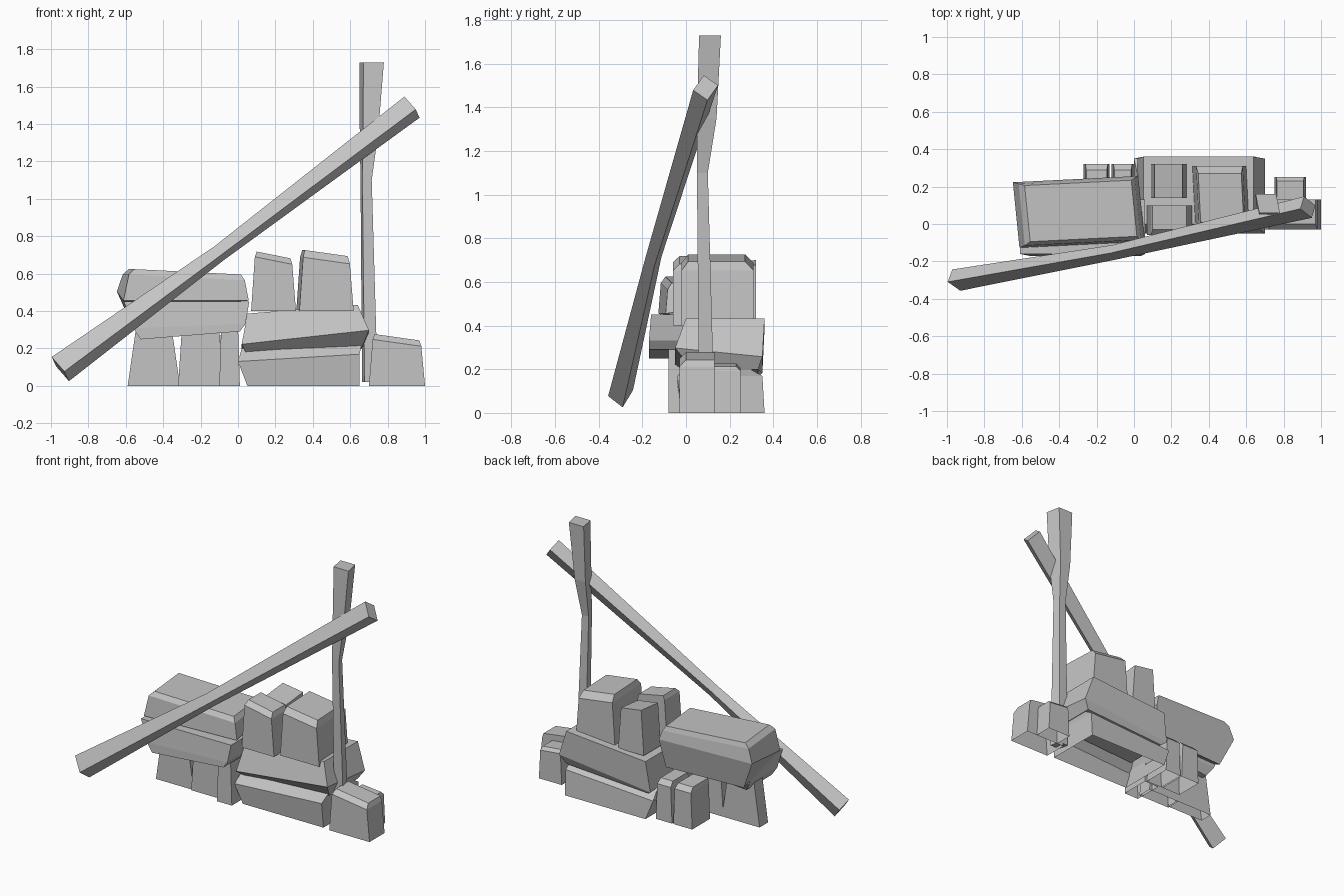
import bpy
import bmesh
from mathutils import Vector

cube = bpy.data.objects.get("Cube")
if cube:
    bpy.data.objects.remove(cube, do_unlink=True)

GREY = (0.55, 0.55, 0.55, 1.0)
material = bpy.data.materials.new("plain grey")
material.use_nodes = True
material.diffuse_color = GREY
shader = material.node_tree.nodes["Principled BSDF"]
shader.inputs["Base Color"].default_value = GREY
shader.inputs["Roughness"].default_value = 0.9


def loft(name, rings, open_base=False):
    """Join rings of points, lowest first, into a flat-faced solid."""
    bm = bmesh.new()
    loops = [[bm.verts.new(point) for point in ring] for ring in rings]
    count = len(loops[0])
    for low, high in zip(loops, loops[1:]):
        for i in range(count):
            j = (i + 1) % count
            bm.faces.new((low[i], low[j], high[j], high[i]))
    base = bm.faces.new(list(reversed(loops[0])))
    bm.faces.new(loops[-1])
    bmesh.ops.recalc_face_normals(bm, faces=bm.faces)
    if open_base:
        bm.faces.remove(base)
    mesh = bpy.data.meshes.new(name)
    bm.to_mesh(mesh)
    bm.free()
    mesh.materials.append(material)
    obj = bpy.data.objects.new(name, mesh)
    bpy.context.collection.objects.link(obj)


def rect(left, right, front, back, height, rise=0, pitch=0, skew=0, turn=0):
    """Four corners of a rectangle, tilted and sheared about its middle."""
    middle_x, middle_y = (left + right) / 2, (front + back) / 2
    ring = []
    for x, y in ((left, front), (right, front), (right, back), (left, back)):
        across, along = x - middle_x, y - middle_y
        ring.append((x + skew * along, y + turn * across,
                     height + rise * across + pitch * along))
    return ring


def block(name, left, right, front, back, top, base=0, taper=0.02,
          rise=0, pitch=0, skew=0, chip_front=0, chip_back=0):
    """An upright stone that narrows upward, with its top edges chipped away."""
    low, high = left + taper, right - taper
    rings = [rect(left, right, front, back, base, skew=skew)]
    chip = max(chip_front, chip_back)
    if chip:
        rings.append(rect(low, high, front, back, top - chip, rise, pitch, skew))
        low, high = low + taper / 2, high - taper / 2
    rings.append(rect(low, high, front + chip_front, back - chip_back,
                      top, rise, pitch, skew))
    loft(name, rings, open_base=base == 0)


# Bottom row of stones
loft("base_long_stone", [
    rect(0.05, 0.65, -0.02, 0.36, 0),
    rect(0, 0.65, -0.04, 0.35, 0.15, rise=0.06),
    rect(0.02, 0.66, 0.02, 0.26, 0.21, rise=0.03)], open_base=True)
block("base_left_stone", -0.59, -0.31, -0.03, 0.06, top=0.31, taper=0.045)
block("base_middle_stone", -0.32, -0.08, -0.04, 0.06, top=0.31)
block("base_inner_stone", -0.1, 0.01, -0.08, 0.12, top=0.32, taper=0.01)
block("base_right_stone", 0.7, 1, -0.03, 0.13, top=0.26,
      rise=-0.14, chip_front=0.03)
block("base_right_rear_stone", 0.75, 0.92, 0.13, 0.25, top=0.22,
      taper=0.01, rise=-0.1, chip_back=0.02)
block("rear_small_stone", -0.27, -0.13, 0.13, 0.32, top=0.27,
      taper=0.01, chip_back=0.03)
block("rear_narrow_stone", -0.12, 0, 0.13, 0.32, top=0.27,
      taper=0.01, chip_back=0.03)

# Middle slabs
loft("right_slab", [
    rect(0.05, 0.66, 0.03, 0.33, 0.18, rise=0.06),
    rect(0.02, 0.7, -0.05, 0.35, 0.24, rise=0.11, pitch=-0.1),
    rect(0.05, 0.64, 0, 0.36, 0.41, rise=0.08)])
loft("left_lower_slab", [
    rect(-0.52, 0.01, -0.17, 0.1, 0.27, rise=0.08),
    rect(-0.56, 0.04, -0.17, 0.13, 0.32, rise=0.04),
    rect(-0.61, 0.06, -0.16, 0.13, 0.45)])
loft("left_upper_slab", [
    rect(-0.56, 0, -0.09, 0.2, 0.38, pitch=-0.5, turn=0.05),
    rect(-0.63, 0.04, -0.11, 0.24, 0.48, pitch=0.14, skew=-0.1, turn=0.05),
    rect(-0.6, 0.02, -0.1, 0.23, 0.58, rise=-0.05, skew=-0.1, turn=0.05),
    rect(-0.57, 0, -0.08, 0.22, 0.61, rise=-0.05, skew=-0.1, turn=0.05)])

# Top stones
block("top_front_stone", 0.07, 0.31, -0.06, 0.1, base=0.4, top=0.7,
      rise=-0.2, chip_front=0.03)
block("top_rear_stone", 0.09, 0.28, 0.14, 0.32, base=0.4, top=0.68,
      rise=-0.15, pitch=0.1)
block("top_right_stone", 0.32, 0.61, -0.02, 0.31, base=0.4, top=0.71,
      rise=-0.14, skew=-0.05, chip_front=0.03, chip_back=0.04)

# Upright post, waisted and flaring at the head
loft("upright_post", [
    rect(0.67, 0.74, 0.06, 0.13, 0.02, skew=-0.2),
    rect(0.66, 0.71, 0.05, 0.1, 1.1, skew=-0.2),
    rect(0.66, 0.74, 0.05, 0.14, 1.35, skew=-0.2),
    rect(0.66, 0.77, 0.06, 0.16, 1.73, skew=-0.2)])

# Leaning beam: a diamond section, thinner and slightly bent at the middle
start = Vector((-0.95, -0.3, 0.09))
bend = Vector((-0.1, -0.15, 0.71))
end = Vector((0.93, 0.09, 1.49))
axis = (end - start).normalized()
side = axis.cross(Vector((0, 0, 1))).normalized()
lift = side.cross(axis)


def diamond(center, half_height, half_width):
    """Four-cornered section whose side corners sit off level."""
    up, out = lift * half_height, side * half_width
    lean = up * 0.2
    return [center + up, center + out - lean, center - up, center - out + lean]


loft("leaning_beam", [diamond(start, 0.08, 0.06),
                      diamond(bend, 0.045, 0.04),
                      diamond(end, 0.07, 0.06)])
